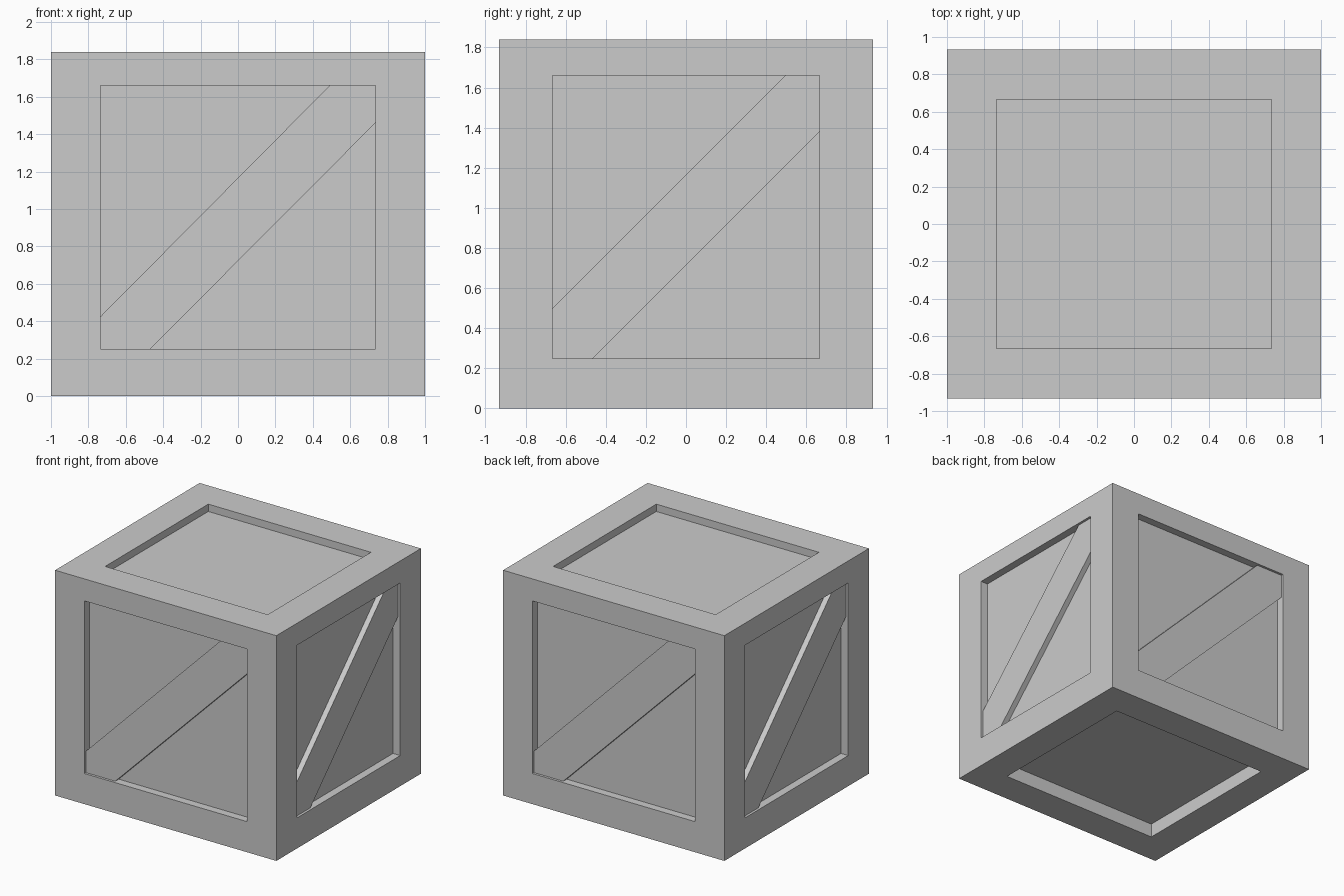
import bpy, bmesh
from math import pi
from mathutils import Matrix, Vector

if "Cube" in bpy.data.objects:
    bpy.data.objects.remove(bpy.data.objects["Cube"])

# outer box, frame openings and recessed panels as (low, high) corners
OUT = ((-1, -0.933, 0), (1, 0.933, 1.84))
OPEN = ((-0.735, -0.666, 0.25), (0.735, 0.666, 1.66))
PANEL = ((-0.935, -0.868, 0.115), (0.935, 0.868, 1.78))


def add_object(name, bm):
    bmesh.ops.recalc_face_normals(bm, faces=bm.faces)
    mesh = bpy.data.meshes.new(name)
    bm.to_mesh(mesh)
    bm.free()
    ob = bpy.data.objects.new(name, mesh)
    bpy.context.collection.objects.link(ob)
    return ob


# crate body: box whose six faces are inset to a frame, then sunk to a panel
bm = bmesh.new()
bmesh.ops.create_cube(bm, size=2)
for v in bm.verts:
    v.co = Vector([OUT[v.co[i] > 0][i] for i in range(3)])
centre = Vector((0, 0, 0.92))
sides = list(bm.faces)
bm.normal_update()
bmesh.ops.inset_individual(bm, faces=sides, thickness=0.2)
for f in sides:
    n = f.normal.copy()
    axis = max(range(3), key=lambda i: abs(n[i]))
    for v in f.verts:
        for i in range(3):
            if i != axis:
                v.co[i] = OPEN[v.co[i] > centre[i]][i]
    sunk = bmesh.ops.extrude_discrete_faces(bm, faces=[f])["faces"][0]
    for v in sunk.verts:
        v.co[axis] = PANEL[n[axis] > 0][axis]
add_object("crate_frame", bm)


# diagonal brace: six-sided profile in the opening, turned about z to its side
def brace(name, half, left_z, low_x, right_z, top_x, face, panel, angle):
    lo, hi = OPEN[0][2], OPEN[1][2]
    profile = [(-half, left_z), (-half, lo), (low_x, lo),
               (half, right_z), (half, hi), (top_x, hi)]
    bm = bmesh.new()
    f = bm.faces.new([bm.verts.new((x, -face, z)) for x, z in profile])
    ext = bmesh.ops.extrude_face_region(bm, geom=[f], use_keep_orig=True)
    for v in ext["geom"]:
        if isinstance(v, bmesh.types.BMVert):
            v.co.y = -panel
    bm.transform(Matrix.Rotation(angle, 4, "Z"))
    add_object(name, bm)


for name, turn in (("front_brace", 0), ("back_brace", pi)):
    brace(name, 0.735, 0.425, -0.47, 1.46, 0.49, 0.913, 0.868, turn)
for name, turn in (("right_brace", pi / 2), ("left_brace", -pi / 2)):
    brace(name, 0.666, 0.50, -0.465, 1.38, 0.495, 0.98, 0.935, turn)
